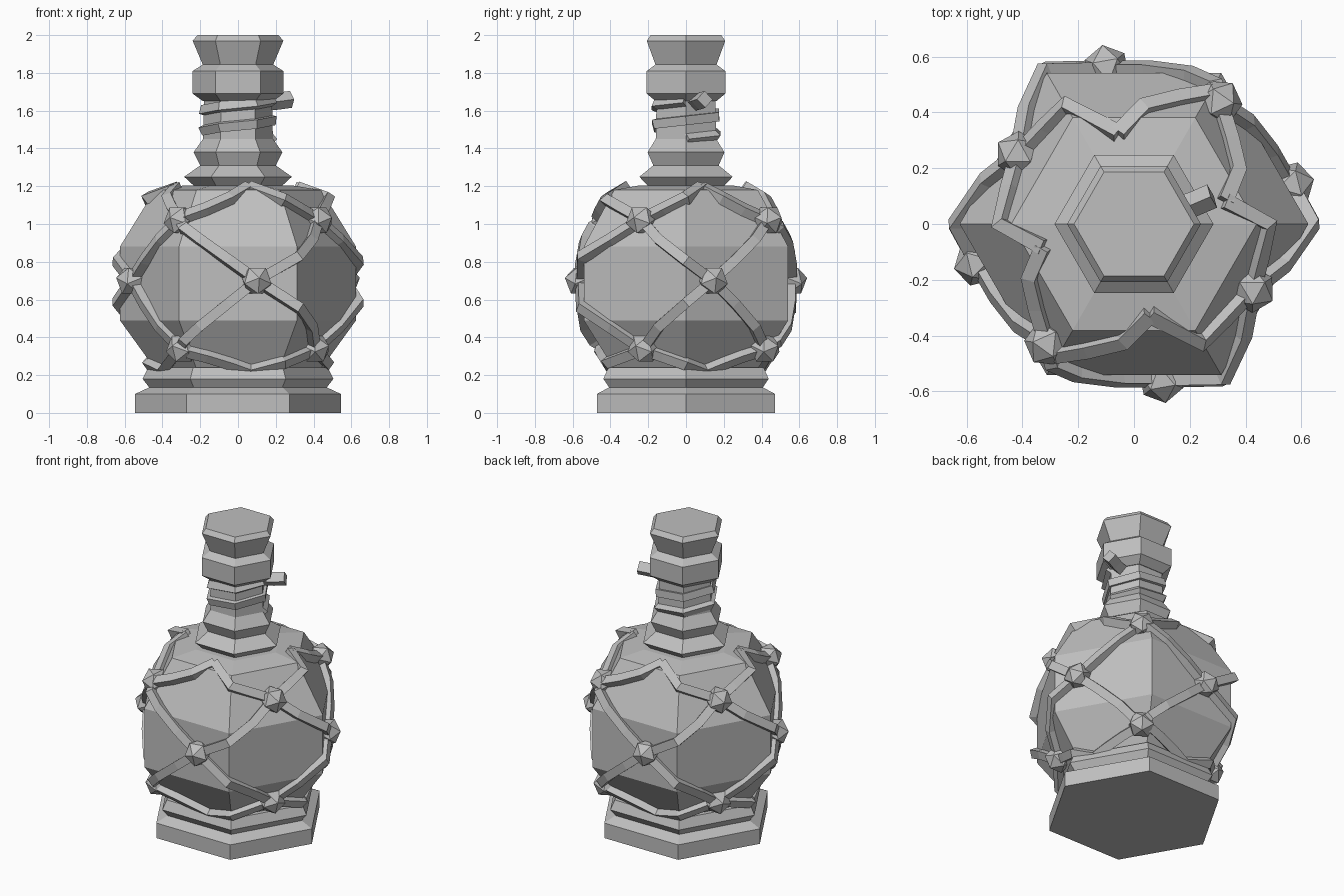
import bpy, bmesh, math
from mathutils import Vector

if "Cube" in bpy.data.objects:
    bpy.data.objects.remove(bpy.data.objects["Cube"])

gray = bpy.data.materials.new("plain gray")
gray.diffuse_color = (0.52, 0.52, 0.52, 1)
gray.use_nodes = True
gray.node_tree.nodes["Principled BSDF"].inputs["Base Color"].default_value = gray.diffuse_color
SIDES = 6


def add_mesh(name, mesh):
    ob = bpy.data.objects.new(name, mesh)
    bpy.context.collection.objects.link(ob)
    mesh.materials.clear()
    mesh.materials.append(gray)
    return ob


def lathe(name, profile):
    """Closed six-sided turned part from (radius, height) pairs, corners on +-x."""
    bm = bmesh.new()
    rings = []
    for r, z in profile:
        rings.append([bm.verts.new((r * math.cos(i * math.tau / SIDES),
                                    r * math.sin(i * math.tau / SIDES), z)) for i in range(SIDES)])
    for a, b in zip(rings, rings[1:]):
        for i in range(SIDES):
            j = (i + 1) % SIDES
            bm.faces.new((a[i], a[j], b[j], b[i]))
    bm.faces.new(rings[0][::-1])
    bm.faces.new(rings[-1])
    me = bpy.data.meshes.new(name)
    bm.to_mesh(me)
    bm.free()
    return add_mesh(name, me)


def tube(name, points, radius):
    """Four-sided cord along a path."""
    cu = bpy.data.curves.new(name, 'CURVE')
    cu.dimensions = '3D'
    cu.bevel_depth = radius
    cu.bevel_resolution = 0
    cu.use_fill_caps = True
    sp = cu.splines.new('POLY')
    sp.points.add(len(points) - 1)
    for p, co in zip(sp.points, points):
        p.co = (*co, 1)
    tmp = bpy.data.objects.new(name + "_path", cu)
    bpy.context.collection.objects.link(tmp)
    dg = bpy.context.evaluated_depsgraph_get()
    me = bpy.data.meshes.new_from_object(tmp.evaluated_get(dg))
    bpy.data.objects.remove(tmp)
    for p in me.polygons:
        p.use_smooth = False
    return add_mesh(name, me)


# Turned parts
lathe("foot", [(.545, 0), (.545, .10), (.47, .135), (.505, .18), (.475, .24), (.40, .24)])
BODY = [(.43, .22), (.625, .49), (.625, .88), (.44, 1.18), (.28, 1.205)]
lathe("body", BODY)
lathe("neck", [(.22, 1.19), (.285, 1.25), (.20, 1.31), (.235, 1.38), (.185, 1.45), (.18, 1.66)])
lathe("collar", [(.185, 1.65), (.24, 1.69), (.24, 1.81), (.185, 1.845)])
lathe("lip", [(.185, 1.84), (.24, 1.97), (.215, 2.0)])


def on_hex(r, deg, z, lift=0.0):
    """Point on a six-sided surface of corner radius r at an angle."""
    off = (deg % 60) - 30
    d = r * math.cos(math.radians(30)) / math.cos(math.radians(off)) + lift
    a = math.radians(deg)
    return Vector((d * math.cos(a), d * math.sin(a), z))


def on_body(deg, z, lift):
    for (r0, z0), (r1, z1) in zip(BODY, BODY[1:]):
        if z <= z1:
            t = (z - z0) / (z1 - z0)
            return on_hex(r0 + (r1 - r0) * t, deg, z, lift)


# Net of cords: crossing strands from the foot to the neck
LEVELS = [.225, .34, .70, 1.02, 1.193]
ANGLES = [13, 58, 103, 148]
MID = [14, 100, 194, 280]
OUTER = [55, 149, 234, 331]


def level_angle(step):
    """Even steps are mid-level columns, odd steps the columns between."""
    turn, k = divmod(step, 8)
    return (MID if k % 2 == 0 else OUTER)[k // 2] + 360 * turn


for start in range(0, 8, 2):
    for way in (1, -1):
        pts = []
        for n in range(4):
            a0 = level_angle(start + way * n)
            a1 = level_angle(start + way * (n + 1))
            ts = {0, .33, .67}
            for edge in range(-1080, 1081, 60):     # bend over the body's corners
                t = (edge - a0) / (a1 - a0)
                if 0 < t < 1:
                    ts = {u for u in ts if u == 0 or abs(u - t) > .1} | {t}
            for t in sorted(ts):
                z = LEVELS[n] + (LEVELS[n + 1] - LEVELS[n]) * t
                pts.append(on_body(a0 + (a1 - a0) * t, z, .012))
        pts.append(on_body(level_angle(start + way * 4), LEVELS[4], .012))
        tube("net_cord", pts, .038)

# Knots where the strands cross
for level, columns in ((.34, OUTER), (.70, MID), (1.02, OUTER)):
    for deg in columns:
        me = bpy.data.meshes.new("net_knot")
        bm = bmesh.new()
        bmesh.ops.create_icosphere(bm, subdivisions=1, radius=.085)
        bm.to_mesh(me)
        bm.free()
        ob = add_mesh("net_knot", me)
        ob.location = on_body(deg, level, .018)
        ob.rotation_euler = (0, math.radians(80), math.radians(deg))

# Cord wound around the neck, with its loose end
wind = [on_hex(.178, 60 * i, 1.45 + .10 * i / 6) for i in range(13)]
tube("neck_winding", wind, .034)
tube("loose_cord_end", [(.15, .05, 1.645), (.21, .07, 1.65), (.28, .10, 1.66)], .045)
